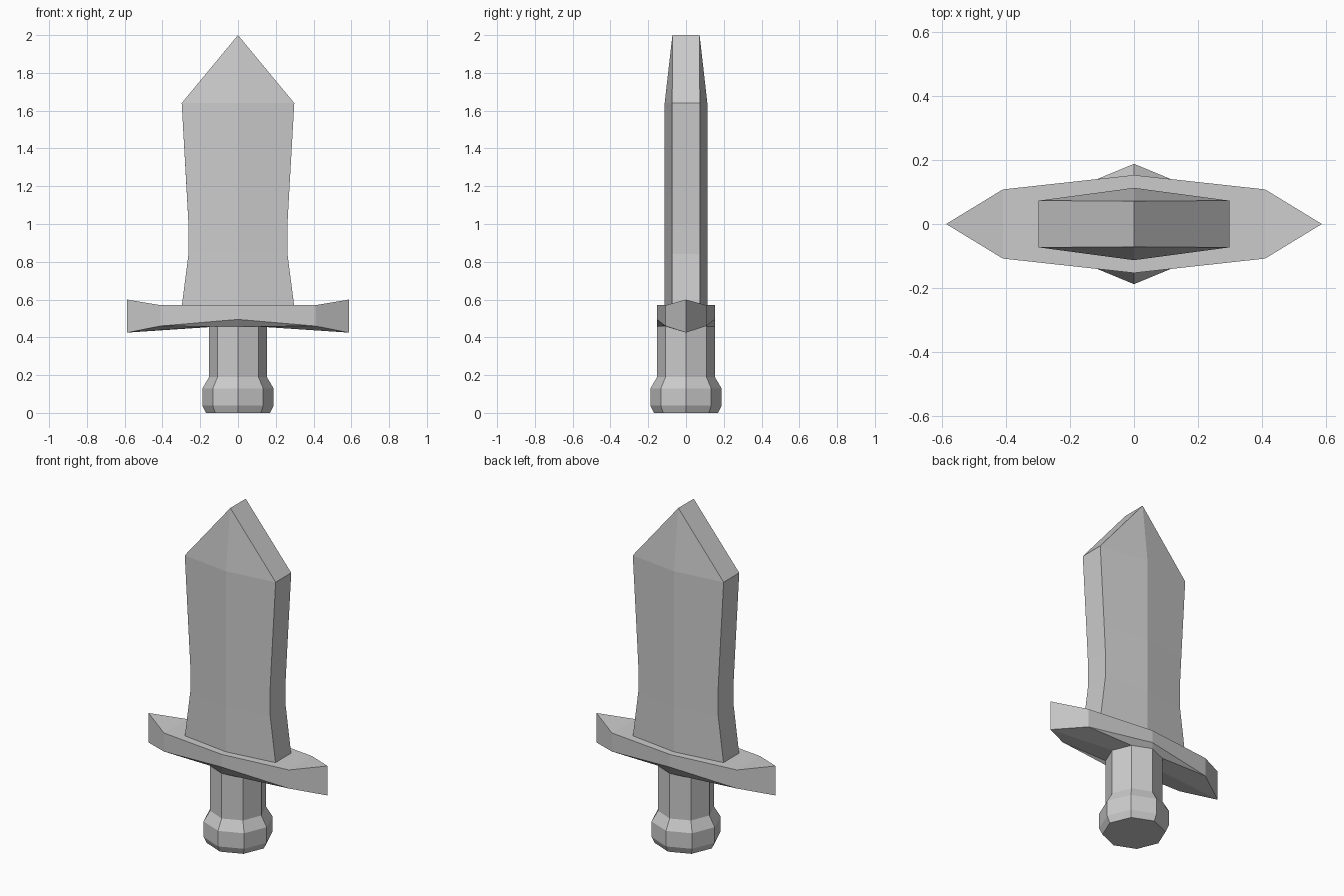
import bpy, bmesh
from math import cos, sin, pi, radians

if "Cube" in bpy.data.objects:
    bpy.data.objects.remove(bpy.data.objects["Cube"])


def finish(name, bm):
    bmesh.ops.remove_doubles(bm, verts=bm.verts[:], dist=0.0005)
    bmesh.ops.dissolve_limit(bm, angle_limit=radians(0.3),
                             verts=bm.verts[:], edges=bm.edges[:])
    bmesh.ops.recalc_face_normals(bm, faces=bm.faces[:])
    mesh = bpy.data.meshes.new(name)
    bm.to_mesh(mesh)
    bm.free()
    obj = bpy.data.objects.new(name, mesh)
    bpy.context.collection.objects.link(obj)
    return obj


def from_quarter(name, faces):
    """Mirror the faces of the +x, -y quarter across both axes."""
    bm = bmesh.new()
    for sx in (1, -1):
        for sy in (1, -1):
            for face in faces:
                pts = [bm.verts.new((sx * x, sy * y, z)) for x, y, z in face]
                bm.faces.new(pts if sx * sy > 0 else pts[::-1])
    return finish(name, bm)


# Blade: waisted hexagonal section with a central ridge, ending in a chisel tip
levels = [(0.57, 0.297), (0.84, 0.262), (1.0, 0.262), (1.15, 0.270), (1.64, 0.298)]
rows = [[(0, -0.113, z), (w, -0.073, z), (w, 0, z)] for z, w in levels]
blade = []
for a, b in zip(rows, rows[1:]):
    for i in range(2):
        blade.append((a[i], a[i + 1], b[i + 1], b[i]))
ridge, edge, side = rows[-1]
tip, tip_mid = (0, -0.072, 2.0), (0, 0, 2.0)
blade += [(ridge, edge, tip), (edge, side, tip_mid, tip),
          ((0, 0, 0.57), rows[0][2], rows[0][1], rows[0][0])]
from_quarter("blade", blade)

# Crossguard: pointed ends, underside folding up around the grip
R, D, G = 0.153, 0.153 * cos(pi / 4), 0.457
o0, o1, o2, oc = (R, 0, G), (D, -D, G), (0, -R, G), (0, 0, G)
f0, f1 = (0, -R, 0.495), (0, -R, 0.57)
c0, c1 = (0.41, -0.108, 0.46), (0.41, -0.108, 0.57)
t0, t1 = (0.587, 0, 0.425), (0.587, 0, 0.60)
from_quarter("crossguard", [
    (f0, c0, c1, f1), (c0, t0, t1, c1),                        # sides
    ((0, 0, 0.57), f1, c1, (0.41, 0, 0.57)),                   # flat top
    ((0.41, 0, 0.57), c1, t1),                                 # raised end
    (t0, c0, o1, o0), (c0, f0, o2, o1), (o0, o1, o2, oc)])     # underside


# Grip and pommel: stacked octagonal rings
def lathe(name, profile, sides=8):
    bm = bmesh.new()
    rings = [[bm.verts.new((r * cos(2 * pi * i / sides), r * sin(2 * pi * i / sides), z))
              for i in range(sides)] for r, z in profile]
    for a, b in zip(rings, rings[1:]):
        for i in range(sides):
            j = (i + 1) % sides
            bm.faces.new((a[i], a[j], b[j], b[i]))
    bm.faces.new(rings[0][::-1])
    bm.faces.new(rings[-1])
    return finish(name, bm)


lathe("grip", [(R, 0.19), (R, G)])
lathe("pommel", [(0.17, 0), (0.188, 0.038), (0.188, 0.13), (R, 0.19)])
